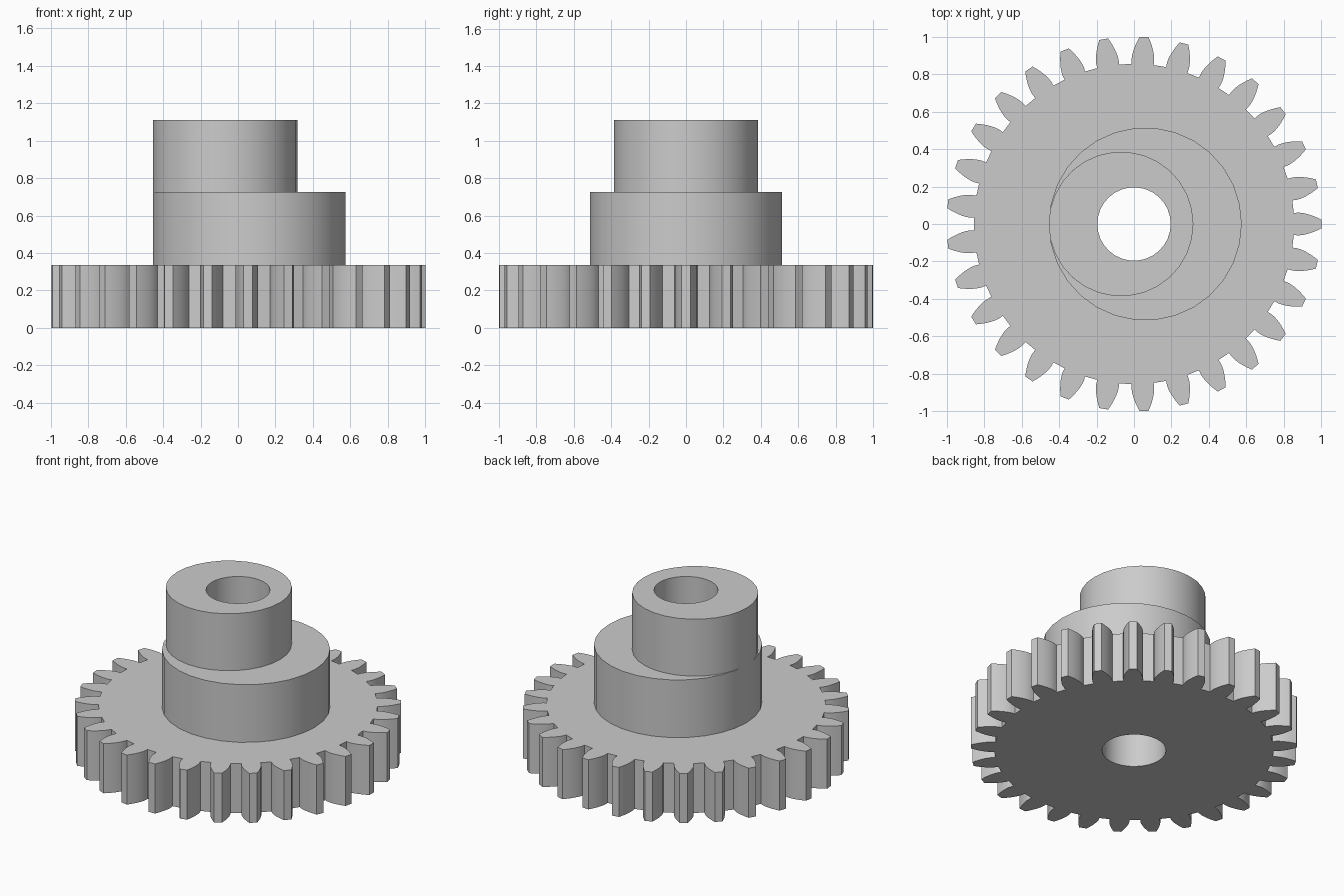
import bpy
import bmesh
from math import acos, cos, pi, radians, sin, tan

SIDES = 30
TEETH = 29
BORE = 0.196

cube = bpy.data.objects.get("Cube")
if cube:
    bpy.data.objects.remove(cube, do_unlink=True)

metal = bpy.data.materials.new("light grey")
metal.use_nodes = True
grey = (0.6, 0.6, 0.6, 1)
metal.diffuse_color = grey
metal.node_tree.nodes["Principled BSDF"].inputs["Base Color"].default_value = grey


def circle(radius, x=0.0):
    steps = [2 * pi * i / SIDES for i in range(SIDES)]
    return [(x + radius * cos(a), radius * sin(a)) for a in steps]


def gear_outline(tip):
    """Involute spur gear outline with a tooth centred on +x."""
    module = 2 * tip / (TEETH + 2)
    pitch = module * TEETH / 2
    root = pitch - 1.25 * module
    pressure = radians(20)
    base = pitch * cos(pressure)
    widest = pi / (2 * TEETH) + tan(pressure) - pressure

    def half_angle(r):
        roll = acos(min(1, base / r))
        return widest - (tan(roll) - roll)

    steps = 6
    radii = [root] + [base + (tip - base) * i / steps for i in range(steps + 1)]
    flank = [(r, half_angle(max(r, base))) for r in radii]
    tooth = [(r, -a) for r, a in flank] + [(r, a) for r, a in reversed(flank)]
    return [(r * cos(a + 2 * pi * t / TEETH), r * sin(a + 2 * pi * t / TEETH))
            for t in range(TEETH) for r, a in tooth]


def bored_prism(name, outline, bottom, top):
    """Extrude an outline with the shared bore running through it."""
    bm = bmesh.new()
    for loop in (outline, circle(BORE)):
        verts = [bm.verts.new((x, y, bottom)) for x, y in loop]
        for i, v in enumerate(verts):
            bm.edges.new((verts[i - 1], v))
    bmesh.ops.triangle_fill(bm, edges=bm.edges[:], use_beauty=True, normal=(0, 0, 1))
    result = bmesh.ops.extrude_face_region(bm, geom=bm.faces[:], use_keep_orig=True)
    raised = [g for g in result["geom"] if isinstance(g, bmesh.types.BMVert)]
    bmesh.ops.translate(bm, verts=raised, vec=(0, 0, top - bottom))
    bmesh.ops.recalc_face_normals(bm, faces=bm.faces[:])
    mesh = bpy.data.meshes.new(name)
    bm.to_mesh(mesh)
    bm.free()
    mesh.materials.append(metal)
    obj = bpy.data.objects.new(name, mesh)
    bpy.context.collection.objects.link(obj)
    bpy.ops.object.select_all(action="DESELECT")
    obj.select_set(True)
    bpy.context.view_layer.objects.active = obj
    bpy.ops.object.shade_smooth_by_angle(angle=radians(30))


# Toothed wheel, then two eccentric hubs sharing its bore
bored_prism("gear_wheel", gear_outline(1.0), 0, 0.335)
bored_prism("lower_hub", circle(0.515, 0.06), 0.335, 0.725)
bored_prism("upper_hub", circle(0.386, -0.069), 0.725, 1.11)
